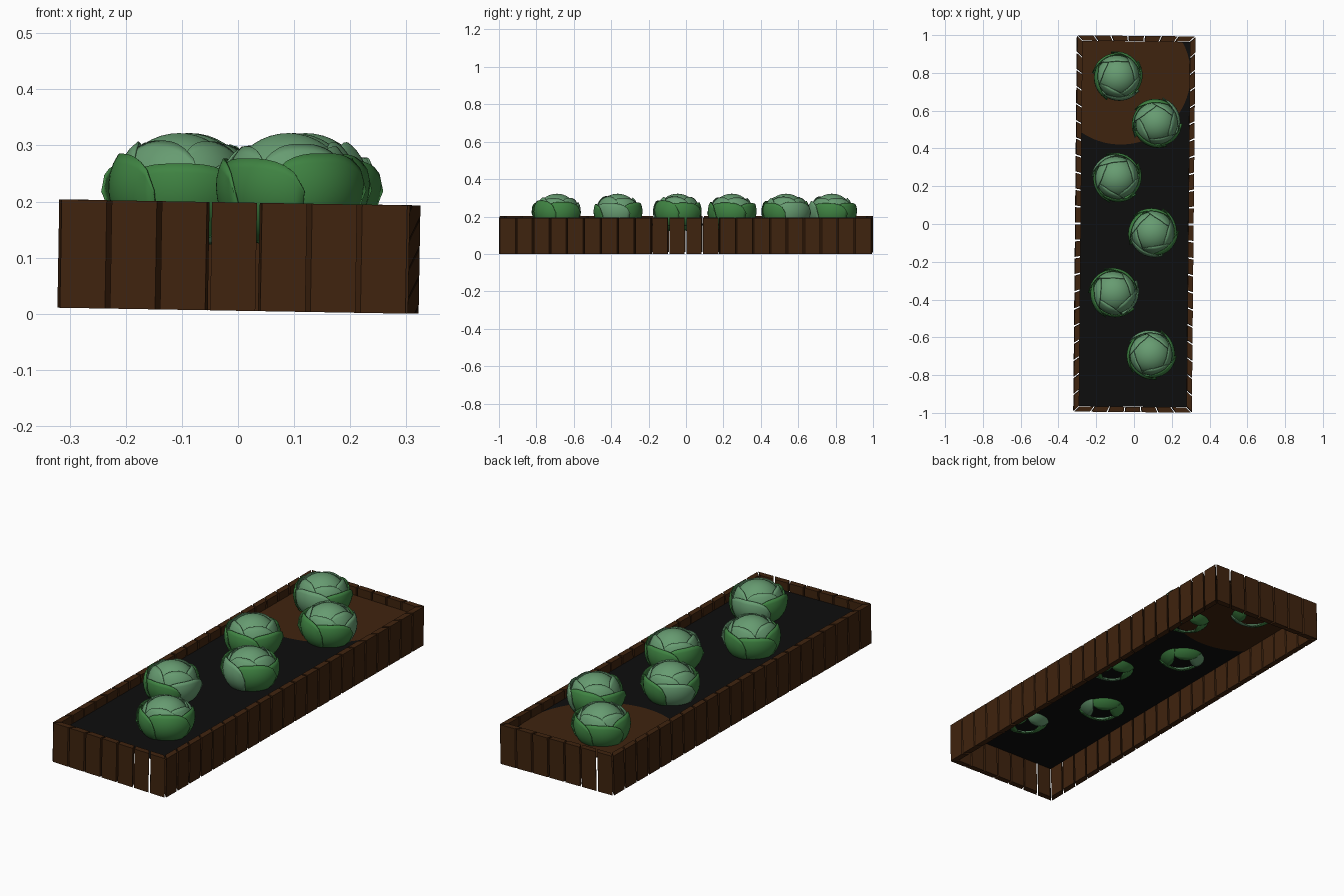
import bpy, bmesh, math, random
from mathutils import Matrix, Vector

if "Cube" in bpy.data.objects:
    bpy.data.objects.remove(bpy.data.objects["Cube"])

random.seed(4)


def material(name, rgb):
    m = bpy.data.materials.new(name)
    m.diffuse_color = (*rgb, 1)
    m.use_nodes = True
    m.node_tree.nodes["Principled BSDF"].inputs["Base Color"].default_value = m.diffuse_color
    return m


WOOD = material("brown wood", (0.050, 0.017, 0.0045))
SOIL = material("black soil", (0.004, 0.004, 0.004))
PALE = material("pale green", (0.135, 0.33, 0.165))
GREEN = material("leaf green", (0.05, 0.23, 0.055))

# The bed is slightly twisted and tilted
TILT = (Matrix.Translation((0, 0, 0.0055)) @ Matrix.Rotation(-0.0095, 4, 'Z')
        @ Matrix.Rotation(0.017, 4, 'Y'))
HX, HY, THICK, HEIGHT, GAP = 0.3125, 0.996, 0.028, 0.193, 0.009


def finish(name, bm, mats, matrix=Matrix()):
    me = bpy.data.meshes.new(name)
    bm.to_mesh(me)
    bm.free()
    for m in mats:
        me.materials.append(m)
    ob = bpy.data.objects.new(name, me)
    bpy.context.collection.objects.link(ob)
    ob.matrix_world = matrix
    return ob


# Plank walls: every plank narrows towards the inside, with mitred corners
def wall(name, half, dist, count, angle):
    bm = bmesh.new()
    k_in = (half - THICK) / half
    pitch = 2 * half / count
    for i in range(count):
        a = -half + i * pitch + GAP / 2
        b = a + pitch - GAP
        ring = [(a, -dist), (b, -dist), (b * k_in, THICK - dist), (a * k_in, THICK - dist)]
        lo = [bm.verts.new((x, y, 0)) for x, y in ring]
        hi = [bm.verts.new((x, y, HEIGHT)) for x, y in ring]
        bm.faces.new(lo[::-1])
        bm.faces.new(hi)
        for j in range(4):
            n = (j + 1) % 4
            bm.faces.new((lo[j], lo[n], hi[n], hi[j]))
    finish(name, bm, [WOOD], TILT @ Matrix.Rotation(angle, 4, 'Z'))


wall("front_planks", HX, HY, 7, 0)
wall("back_planks", HX, HY, 7, math.pi)
wall("right_planks", HY, HX, 22, math.pi / 2)
wall("left_planks", HY, HX, 22, -math.pi / 2)

# Soil sheet
SX, SY, SZ = 0.287, 0.967, 0.152
bm = bmesh.new()
bm.faces.new([bm.verts.new((x * SX, y * SY, SZ)) for x, y in ((-1, -1), (1, -1), (1, 1), (-1, 1))])
finish("soil", bm, [SOIL], TILT)

# Round brown patch of soil, clipped by the bed, showing above and below
bm = bmesh.new()
pts = []
for i in range(96):
    t = 2 * math.pi * i / 96
    p = (max(-SX, min(SX, -0.08 + 0.37 * math.cos(t))), min(SY, 0.79 + 0.37 * math.sin(t)))
    if not pts or (Vector(p) - Vector(pts[-1])).length > 1e-4:
        pts.append(p)
for z, step in ((SZ + 0.002, 1), (SZ - 0.002, -1)):
    bm.faces.new([bm.verts.new((x, y, z)) for x, y in pts[::step]])
finish("brown_soil_patch", bm, [WOOD], TILT)


# One curved leaf: a rounded patch wrapped around the head
def leaf(bm, az, half, low, top, radius, swirl, rz, mat):
    nu, nv = 14, 10
    grid = []
    for i in range(nu + 1):
        u = 2 * i / nu - 1
        edge = (1 - abs(u) ** 3.0) ** 0.6
        mid = math.radians(-8)
        hi = mid + (top - mid) * (0.15 + 0.85 * edge)
        lo = mid + (low - mid) * (0.35 + 0.65 * edge)
        row = []
        for j in range(nv + 1):
            v = j / nv
            e = lo + (hi - lo) * v
            r = radius + swirl * u + 0.006 * v ** 4
            h = r * math.cos(e) ** 0.85
            a = az + u * half
            row.append(bm.verts.new((h * math.cos(a), h * math.sin(a), rz * math.sin(e))))
        grid.append(row)
    for i in range(nu):
        for j in range(nv):
            f = bm.faces.new((grid[i][j], grid[i + 1][j], grid[i + 1][j + 1], grid[i][j + 1]))
            f.material_index = mat


def cabbage(name, x, y, turn):
    bm = bmesh.new()
    R = math.radians
    # inner pale leaves, then outer green leaves
    for i in range(5):
        leaf(bm, R(72 * i + random.uniform(-8, 8)), R(50), R(-55), R(random.uniform(47, 58)),
             0.113, 0.005, 0.103, 0)
    for i in range(5):
        leaf(bm, R(72 * i + 30 + random.uniform(-8, 8)), R(52), R(-72), R(random.uniform(26, 38)),
             0.127, 0.006, 0.104, 0 if i == 3 else 1)
    m = Matrix.Translation((x, y, 0.222)) @ Matrix.Rotation(turn, 4, 'Z')
    leaves = finish(name + "_leaves", bm, [PALE, GREEN], m)
    mod = leaves.modifiers.new("thickness", 'SOLIDIFY')
    mod.thickness = 0.004
    # round heart
    bm = bmesh.new()
    bmesh.ops.create_uvsphere(bm, u_segments=32, v_segments=20, radius=1,
                              matrix=Matrix.Diagonal((0.106, 0.106, 0.1, 1)))
    for v in bm.verts:
        v.co.z = max(v.co.z, -0.06)
    heart = finish(name + "_heart", bm, [PALE], m)
    for ob in (leaves, heart):
        for p in ob.data.polygons:
            p.use_smooth = True


SPOTS = [(-0.085, 0.78), (0.12, 0.535), (-0.09, 0.245),
         (0.10, -0.045), (-0.105, -0.365), (0.09, -0.69)]
for i, (x, y) in enumerate(SPOTS):
    cabbage("cabbage_%d" % (i + 1), x, y, i * 1.9 + 0.4)
